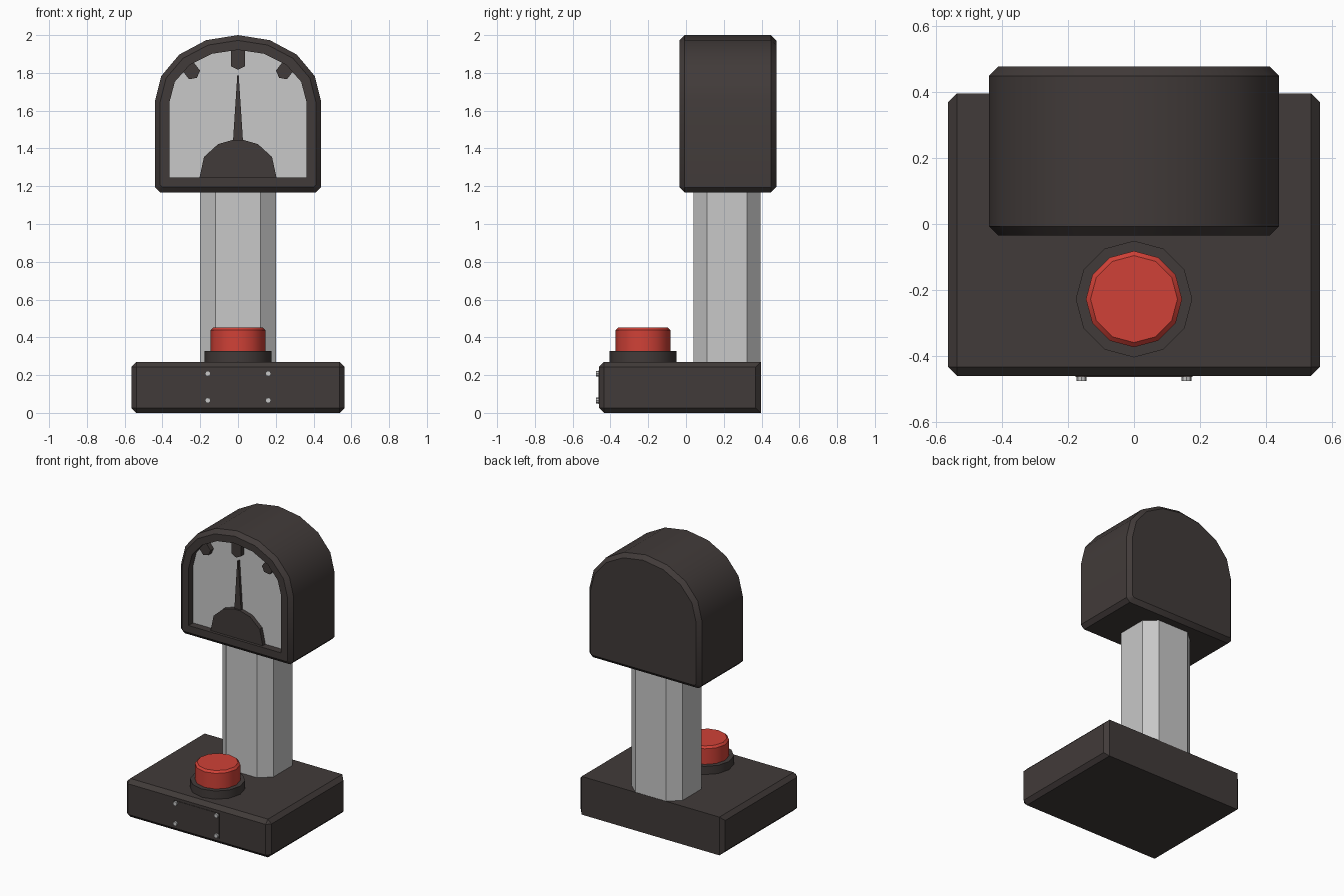
import bpy, bmesh, math
from mathutils import Matrix, Vector

cube = bpy.data.objects.get("Cube")
if cube:
    bpy.data.objects.remove(cube, do_unlink=True)


def material(name, rgb):
    m = bpy.data.materials.new(name)
    m.use_nodes = True
    col = (*rgb, 1.0)
    m.diffuse_color = col
    bsdf = next(n for n in m.node_tree.nodes if n.type == 'BSDF_PRINCIPLED')
    bsdf.inputs["Base Color"].default_value = col
    return m


DARK = material("dark_casing", (0.053, 0.043, 0.041))
GREY = material("light_grey", (0.58, 0.58, 0.58))
RED = material("button_red", (0.63, 0.053, 0.038))


def finish(name, bm, *mats):
    """Turn a bmesh into a smooth object with sharp corners kept."""
    bmesh.ops.remove_doubles(bm, verts=bm.verts, dist=0.0005)
    bmesh.ops.recalc_face_normals(bm, faces=bm.faces)
    mesh = bpy.data.meshes.new(name)
    bm.to_mesh(mesh)
    bm.free()
    for m in mats:
        mesh.materials.append(m)
    ob = bpy.data.objects.new(name, mesh)
    bpy.context.collection.objects.link(ob)
    bpy.ops.object.select_all(action='DESELECT')
    ob.select_set(True)
    bpy.context.view_layer.objects.active = ob
    bpy.ops.object.shade_smooth_by_angle(angle=math.radians(35))
    return ob


def loft(rings):
    """Skin a list of equal-length point rings and cap both ends."""
    bm = bmesh.new()
    loops = [[bm.verts.new(p) for p in ring] for ring in rings]
    n = len(loops[0])
    for a, b in zip(loops, loops[1:]):
        for i in range(n):
            j = (i + 1) % n
            bm.faces.new((a[i], a[j], b[j], b[i]))
    bm.faces.new(loops[0])
    bm.faces.new(loops[-1])
    return bm


def plate(name, pts, y0, y1, mat):
    """Extrude an (x, z) outline between two depths."""
    return finish(name, loft([[(x, y, z) for x, z in pts] for y in (y0, y1)]), mat)


def turned(name, centre, profile, sides, mat):
    """Upright turned part from (radius, z) steps."""
    angles = [2 * math.pi * i / sides for i in range(sides)]
    return finish(name, loft([[(centre[0] + r * math.cos(a), centre[1] + r * math.sin(a), z)
                               for a in angles] for r, z in profile]), mat)


# Base: box bevelled on every edge except the back top and back bottom
bm = bmesh.new()
bmesh.ops.create_cube(bm, size=1, matrix=Matrix.Translation((0, -0.0325, 0.135))
                      @ Matrix.Diagonal((1.13, 0.857, 0.27, 1)))
edges = [e for e in bm.edges
         if not (all(v.co.y > 0 for v in e.verts)
                 and abs(e.verts[0].co.z - e.verts[1].co.z) < 0.01)]
bmesh.ops.bevel(bm, geom=edges, offset=0.027, offset_type='OFFSET', segments=1,
                affect='EDGES', clamp_overlap=True)
finish("base", bm, DARK)

# Column with chamfered corners, flush with the back of the base
corners = [(0.2, 0.11), (0.2, 0.324), (0.12, 0.394), (-0.12, 0.394),
           (-0.2, 0.324), (-0.2, 0.11), (-0.12, 0.04), (0.12, 0.04)]
finish("column", loft([[(x, y, z) for x, y in corners] for z in (0.26, 1.2)]), GREY)


# Gauge head: arched outline lofted from the back, round the rim and into the recess
def arch(y, w, bottom, top, chamfer):
    spring = 1.648
    pts = [(-w, y, bottom + chamfer), (-w + chamfer, y, bottom),
           (w - chamfer, y, bottom), (w, y, bottom + chamfer)]
    for i in range(9):
        a = math.pi * i / 8
        pts.append((w * math.cos(a), y, spring + (top - spring) * math.sin(a)))
    return pts


DIAL_Y = 0.015
bm = loft([arch(0.478, 0.412, 1.195, 1.972, 0.012),
           arch(0.450, 0.44, 1.167, 2.0, 0.027),
           arch(-0.007, 0.44, 1.167, 2.0, 0.027),
           arch(-0.035, 0.412, 1.195, 1.972, 0.012),
           arch(-0.035, 0.362, 1.245, 1.922, 0),
           arch(DIAL_Y, 0.362, 1.245, 1.922, 0)])
for f in bm.faces:
    if all(abs(v.co.y - DIAL_Y) < 1e-4 for v in f.verts):
        f.material_index = 1          # dial face
finish("gauge_head", bm, DARK, GREY)

# Needle and half-round hub
half = [(0.205, 1.24), (0.18, 1.355), (0.105, 1.423), (0.028, 1.445)]
plate("needle_hub", half + [(-x, z) for x, z in reversed(half)],
      DIAL_Y - 0.03, DIAL_Y + 0.005, DARK)
plate("needle", [(-0.027, 1.43), (0.027, 1.43), (0.004, 1.785), (-0.004, 1.785)],
      DIAL_Y - 0.018, DIAL_Y + 0.005, DARK)

# Dial markers around the arch, each pointing inward
peg = [(-0.037, 0.06), (-0.037, -0.033), (0, -0.052), (0.037, -0.033), (0.037, 0.06)]
for name, x, z, deg in (("left_marker", 0.25, 1.815, -38), ("middle_marker", 0, 1.868, 0),
                        ("right_marker", -0.25, 1.815, 38)):
    turn = Matrix.Rotation(math.radians(deg), 2)
    pts = [turn @ Vector(p) for p in peg]
    plate(name, [(x + p.x, z + p.y) for p in pts], DIAL_Y - 0.035, DIAL_Y + 0.005, DARK)

# Push button on its collar
turned("button_collar", (0, -0.228), [(0.177, 0.26), (0.177, 0.328)], 12, DARK)
turned("button", (0, -0.228), [(0.146, 0.32), (0.146, 0.438), (0.132, 0.452)], 12, RED)

# Front cover plate with four screws
plate("cover_plate", [(-0.178, 0.047), (0.178, 0.047), (0.178, 0.224), (-0.178, 0.224)],
      -0.464, -0.455, DARK)
for sx in (-1, 1):
    for level, z in (("lower", 0.066), ("upper", 0.208)):
        pts = [(sx * 0.16 + 0.015 * math.cos(math.pi * i / 4),
                z + 0.015 * math.sin(math.pi * i / 4)) for i in range(8)]
        plate(f"{level}_{'left' if sx > 0 else 'right'}_screw", pts, -0.477, -0.455, GREY)
